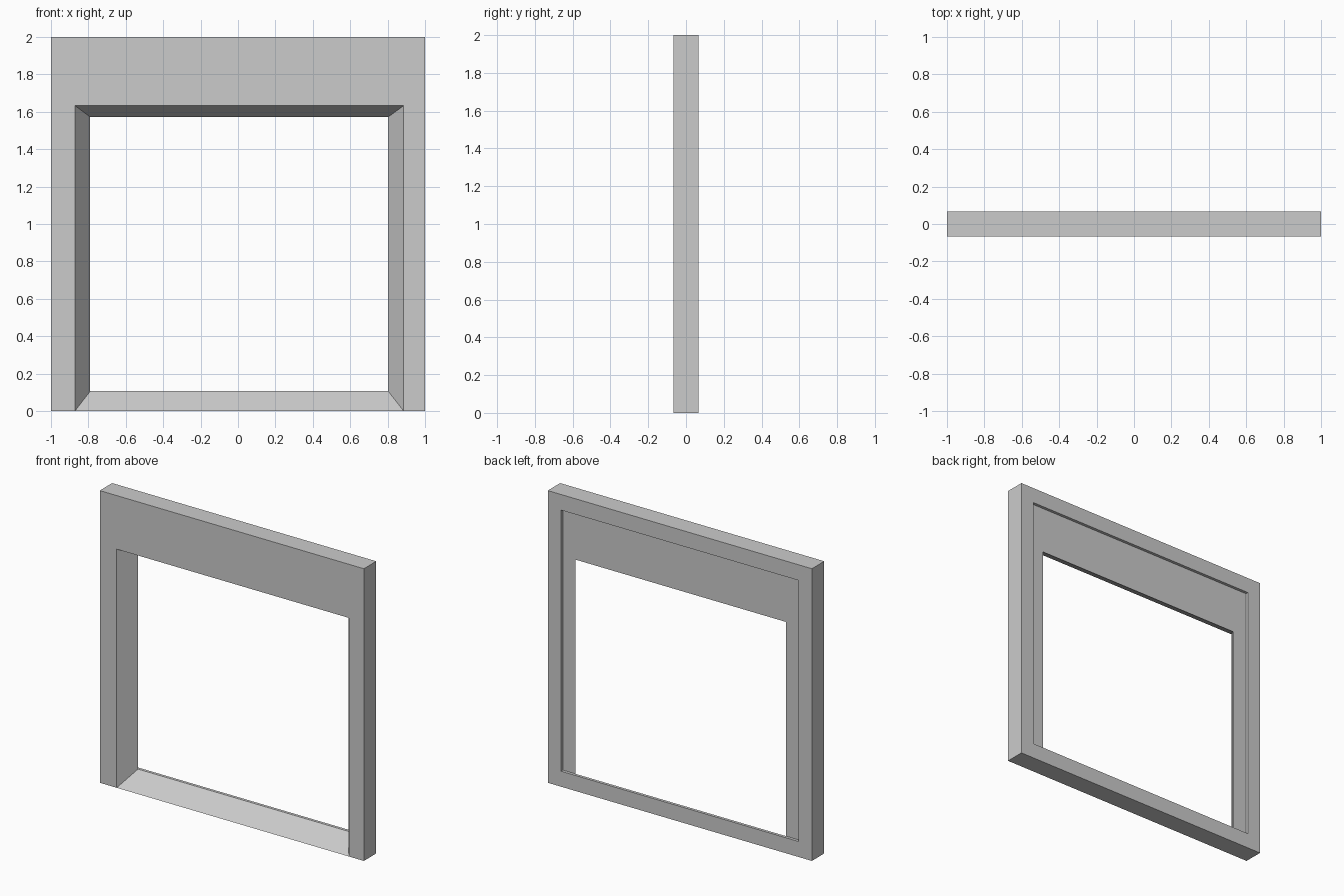
import bpy, bmesh

if "Cube" in bpy.data.objects:
    bpy.data.objects.remove(bpy.data.objects["Cube"])

bm = bmesh.new()


def ring(x0, x1, z0, z1, y):
    """Rectangle of vertices: bottom left, bottom right, top right, top left."""
    return [bm.verts.new((x, y, z)) for x, z in ((x0, z0), (x1, z0), (x1, z1), (x0, z1))]


FRONT, FLOOR, BACK = -0.067, 0.047, 0.067

outer_front = ring(-1, 1, 0, 2, FRONT)
open_front = ring(-0.872, 0.886, 0, 1.633, FRONT)        # wide mouth of the splayed opening
open_back = ring(-0.79, 0.803, 0.106, 1.572, FLOOR)      # narrow end of the opening
rebate_floor = ring(-0.9, 0.9, 0.106, 1.893, FLOOR)      # shallow rebate in the back
rebate_back = ring(-0.9, 0.9, 0.106, 1.893, BACK)
outer_back = ring(-1, 1, 0, 2, BACK)

# Right, top and left sides all the way round the section
rings = [outer_front, open_front, open_back, rebate_floor, rebate_back, outer_back]
for a, b in zip(rings, rings[1:] + rings[:1]):
    for i in (1, 2, 3):
        j = (i + 1) % 4
        bm.faces.new((a[i], a[j], b[j], b[i]))

# Bottom rail: sloping sill, back face, underside and rebate ledge
for a, b in ((open_front, open_back), (rebate_back, outer_back)):
    bm.faces.new((a[0], a[1], b[1], b[0]))
for back, front, inner in ((outer_back, outer_front, open_front),
                           (rebate_back, rebate_floor, open_back)):
    bm.faces.new((back[0], back[1], front[1], inner[1], inner[0], front[0]))

bmesh.ops.recalc_face_normals(bm, faces=bm.faces[:])
mesh = bpy.data.meshes.new("window_frame")
bm.to_mesh(mesh)
bm.free()
bpy.context.collection.objects.link(bpy.data.objects.new("window_frame", mesh))
